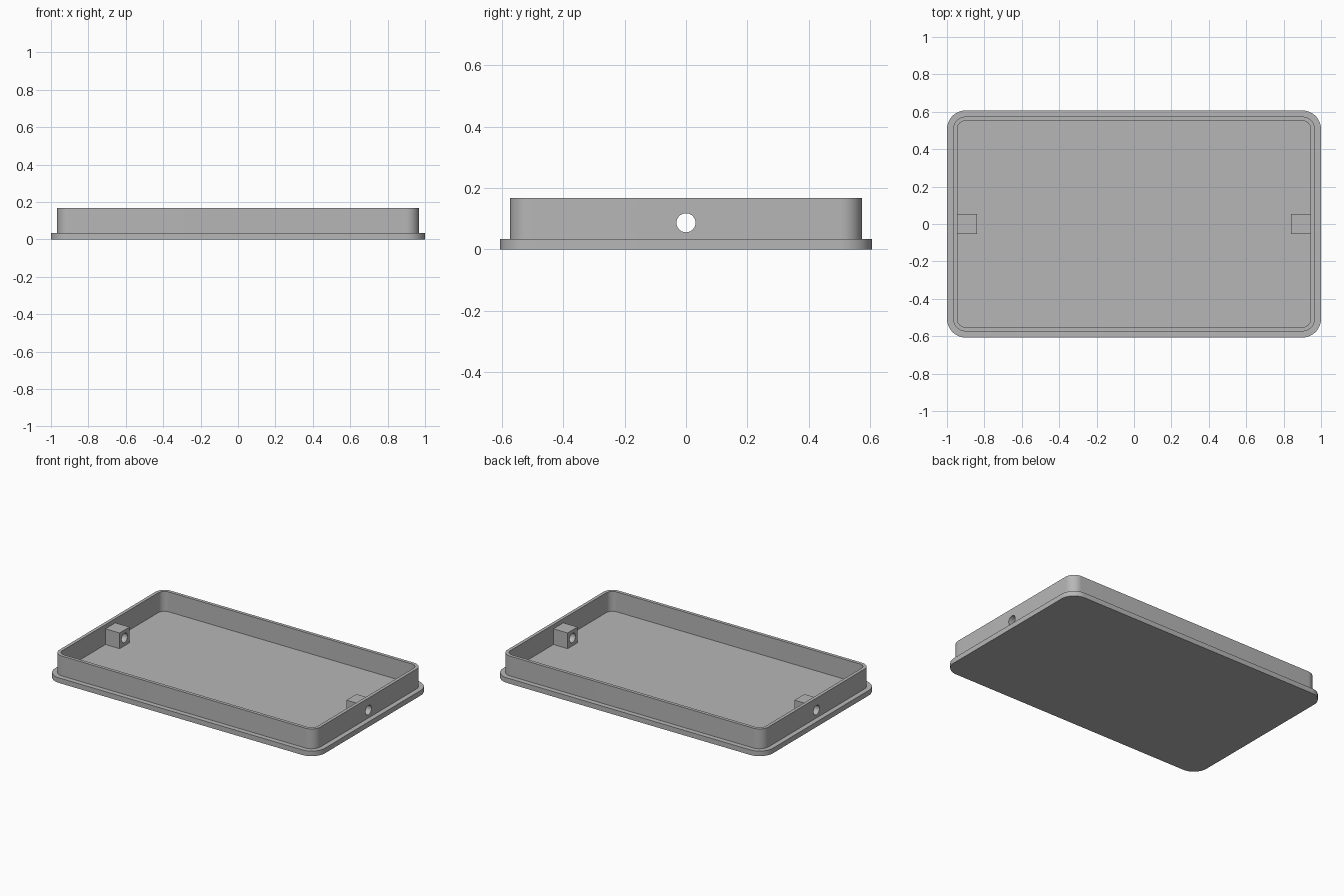
import bpy, bmesh, math
from mathutils import Matrix

default = bpy.data.objects.get("Cube")
if default:
    bpy.data.objects.remove(default, do_unlink=True)

PLATE_TOP, WALL_TOP = 0.034, 0.167
INNER_X = 0.945
BLOCK = 0.105
HOLE_R = 0.031

grey = bpy.data.materials.new("light grey")
grey.use_nodes = True
colour = (0.47, 0.47, 0.47, 1)
grey.diffuse_color = colour
grey.node_tree.nodes["Principled BSDF"].inputs["Base Color"].default_value = colour


def finish(name, bm):
    bmesh.ops.recalc_face_normals(bm, faces=bm.faces)
    mesh = bpy.data.meshes.new(name)
    bm.to_mesh(mesh)
    bm.free()
    mesh.materials.append(grey)
    obj = bpy.data.objects.new(name, mesh)
    bpy.context.collection.objects.link(obj)
    return obj


def rounded_ring(bm, hx, hy, radius, z, steps=12):
    """Rounded rectangle of vertices at height z."""
    ring = []
    for i, (sx, sy) in enumerate([(1, 1), (-1, 1), (-1, -1), (1, -1)]):
        for k in range(steps + 1):
            a = (i + k / steps) * math.pi / 2
            ring.append(bm.verts.new((sx * (hx - radius) + radius * math.cos(a),
                                      sy * (hy - radius) + radius * math.sin(a), z)))
    return ring


# Flanged tray: plate edge, ledge, wall, rim and floor in one loft
bm = bmesh.new()
outer, wall, inner = (1.0, 0.607, 0.1), (0.967, 0.574, 0.067), (INNER_X, 0.552, 0.045)
rings = [rounded_ring(bm, *shape, z) for shape, z in [
    (outer, 0), (outer, PLATE_TOP), (wall, PLATE_TOP),
    (wall, WALL_TOP), (inner, WALL_TOP), (inner, PLATE_TOP)]]
for low, high in zip(rings, rings[1:]):
    for i in range(len(low)):
        j = (i + 1) % len(low)
        bm.faces.new((low[i], low[j], high[j], high[i]))
bm.faces.new(rings[0])
bm.faces.new(rings[-1])
tray = finish("tray", bm)

# Screw blocks against the inside of both end walls
parts = [tray]
for side, name in [(1, "left_screw_block"), (-1, "right_screw_block")]:
    bm = bmesh.new()
    place = Matrix.Translation((side * (INNER_X - BLOCK / 2), 0, PLATE_TOP + BLOCK / 2))
    bmesh.ops.create_cube(bm, size=BLOCK, matrix=place)
    parts.append(finish(name, bm))

# Screw holes drilled lengthwise through walls and blocks
bm = bmesh.new()
aim = Matrix.Translation((0, 0, PLATE_TOP + BLOCK / 2)) @ Matrix.Rotation(math.pi / 2, 4, 'Y')
bmesh.ops.create_cone(bm, cap_ends=True, segments=40, radius1=HOLE_R, radius2=HOLE_R,
                      depth=2.4, matrix=aim)
drill = finish("hole_cutter", bm)
drill.hide_render = True

for obj in parts:
    bpy.ops.object.select_all(action='DESELECT')
    obj.select_set(True)
    bpy.context.view_layer.objects.active = obj
    cut = obj.modifiers.new("screw_hole", 'BOOLEAN')
    cut.operation, cut.solver, cut.object = 'DIFFERENCE', 'EXACT', drill
    bpy.ops.object.modifier_apply(modifier=cut.name)
    bpy.ops.object.shade_smooth_by_angle(angle=math.radians(30))

bpy.data.objects.remove(drill, do_unlink=True)
